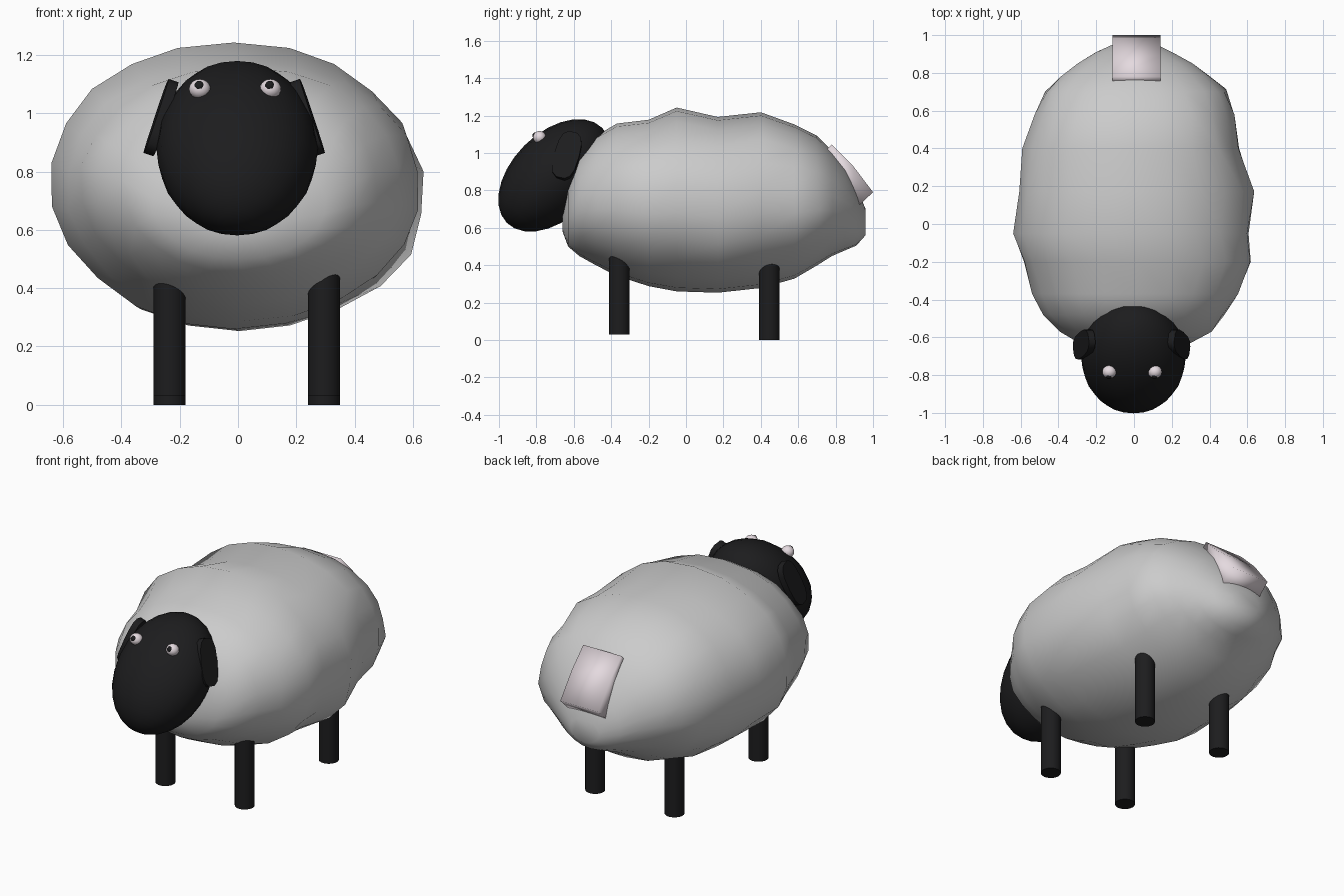
import bpy, bmesh, math, random
from mathutils import Vector, Matrix

if "Cube" in bpy.data.objects:
    bpy.data.objects.remove(bpy.data.objects["Cube"])

random.seed(4)


def material(name, c):
    m = bpy.data.materials.new(name)
    m.diffuse_color = (*c, 1)
    m.use_nodes = True
    m.node_tree.nodes["Principled BSDF"].inputs["Base Color"].default_value = m.diffuse_color
    return m


BLACK = material("black", (0.012, 0.012, 0.013))
PALE = material("pale", (0.78, 0.70, 0.74))


def finish(name, bm, mat=None, angle=60):
    bmesh.ops.recalc_face_normals(bm, faces=bm.faces)
    me = bpy.data.meshes.new(name)
    bm.to_mesh(me)
    bm.free()
    ob = bpy.data.objects.new(name, me)
    bpy.context.collection.objects.link(ob)
    if mat:
        me.materials.append(mat)
    bpy.ops.object.select_all(action='DESELECT')
    ob.select_set(True)
    bpy.context.view_layer.objects.active = ob
    bpy.ops.object.shade_smooth_by_angle(angle=math.radians(angle))
    return ob


def ball(name, loc, radii, mat, tilt=0, seg=18, rings=12):
    bm = bmesh.new()
    m = Matrix.Translation(loc) @ Matrix.Rotation(tilt, 4, 'X') @ Matrix.Diagonal((*radii, 1))
    bmesh.ops.create_uvsphere(bm, u_segments=seg, v_segments=rings, radius=1, matrix=m)
    return finish(name, bm, mat)


def spow(v, n):
    return math.copysign(abs(v) ** (2 / n), v)


def prism(bm, outline, x0, x1):
    """Solid between two copies of a (y, z) outline."""
    a = [bm.verts.new((x0, y, z)) for y, z in outline]
    b = [bm.verts.new((x1, y, z)) for y, z in outline]
    bm.faces.new(a)
    bm.faces.new(b)
    for i in range(len(a)):
        j = (i + 1) % len(a)
        bm.faces.new((a[i], a[j], b[j], b[i]))


# Woolly body: rings along y as (y, bottom z, top z, left x, right x)
rings = [
    (-0.66, .58, .72, -.12, .12), (-0.63, .50, .86, -.29, .30),
    (-0.57, .45, 1.0, -.39, .42), (-0.48, .40, 1.09, -.48, .48),
    (-0.37, .345, 1.155, -.54, .56), (-0.20, .29, 1.175, -.59, .63),
    (-0.05, .262, 1.24, -.64, .61), (0.17, .255, 1.19, -.61, .62),
    (0.40, .28, 1.215, -.59, .56), (0.58, .33, 1.15, -.53, .53),
    (0.70, .40, 1.09, -.47, .48), (0.78, .45, 1.01, -.39, .40),
    (0.85, .48, .93, -.30, .31), (0.91, .505, .82, -.20, .20),
    (0.96, .56, .70, -.09, .10)]
# Lumps of wool: (centre, height, reach)
lumps = [((0.54, 0.25, 0.48), 0.045, 0.14), ((0.38, 0.48, 1.08), 0.03, 0.13),
         ((0.61, 0.24, 0.83), 0.025, 0.12), ((0.50, 0.72, 0.62), 0.03, 0.12)]
N = 22
centre = Vector((0, 0.15, 0.73))
bm = bmesh.new()
loops = []
for y, zb, zt, xl, xr in rings:
    loop = []
    for i in range(N):
        a = math.tau * (i + 0.5) / N
        c, s = math.cos(a), math.sin(a)
        n = 2.12 if s > 0 else 2.0
        k = 1 + random.uniform(-0.016, 0.016)
        p = Vector(((xl + xr) / 2 + (xr - xl) / 2 * spow(c, n) * k, y,
                    (zb + zt) / 2 + (zt - zb) / 2 * spow(s, n) * (k if abs(s) < 0.8 else 1.005)))
        for q, h, r in lumps:
            q = Vector(q)
            p += (q - centre).normalized() * h * math.exp(-((p - q).length / r) ** 2)
        loop.append(bm.verts.new(p))
    loops.append(loop)
for p, q in zip(loops, loops[1:]):
    for i in range(N):
        j = (i + 1) % N
        bm.faces.new((p[i], p[j], q[j], q[i]))
bm.faces.new(loops[0])
bm.faces.new(loops[-1])
finish("wool_body", bm, None, 70)

# Head, leaning forward
ball("head", (-0.003, -0.703, 0.88), (0.277, 0.227, 0.36), BLACK, math.radians(-45), 20, 14)

# Legs
for label, y, bottom in (("front", -0.357, 0.03), ("back", 0.445, 0.0)):
    for side, x in (("left", -0.235), ("right", 0.295)):
        bm = bmesh.new()
        top = 0.55
        bmesh.ops.create_cone(bm, cap_ends=True, segments=24, radius1=0.055, radius2=0.055,
                              depth=top - bottom,
                              matrix=Matrix.Translation((x, y, (top + bottom) / 2)))
        finish(f"{label}_{side}_leg", bm, BLACK, 40)

for side, s, cx in (("left", -1, -0.264), ("right", 1, 0.238)):
    # Ears: rounded flaps leaning in against the head
    bm = bmesh.new()
    outline = [(spow(math.cos(math.tau * i / 14), 2.8) * 0.067,
                spow(math.sin(math.tau * i / 14), 2.8) * 0.135) for i in range(14)]
    prism(bm, outline, -0.018, 0.018)
    rot = (Matrix.Rotation(math.radians(-3 * s), 4, 'Z')
           @ Matrix.Rotation(math.radians(-19 * s), 4, 'Y')
           @ Matrix.Rotation(math.radians(-14), 4, 'X'))
    bmesh.ops.transform(bm, verts=bm.verts,
                        matrix=Matrix.Translation((cx, -0.637, 0.985)) @ rot)
    finish(f"{side}_ear", bm, BLACK, 40)

    # Eyes with pupils
    ex = -0.01 + s * 0.121
    ball(f"{side}_eye", (ex, -0.783, 1.083), (0.037, 0.035, 0.034), PALE, 0, 16, 10)
    ball(f"{side}_pupil", (ex - 0.002, -0.803, 1.093), (0.018, 0.018, 0.018), BLACK, 0, 12, 8)

# Tail: flared slab hanging off the rump
bm = bmesh.new()
prism(bm, [(0.78, 1.045), (0.89, 0.935), (1.0, 0.79), (0.915, 0.71), (0.80, 0.85), (0.745, 1.01)],
      -0.115, 0.14)
finish("tail", bm, PALE, 100)
